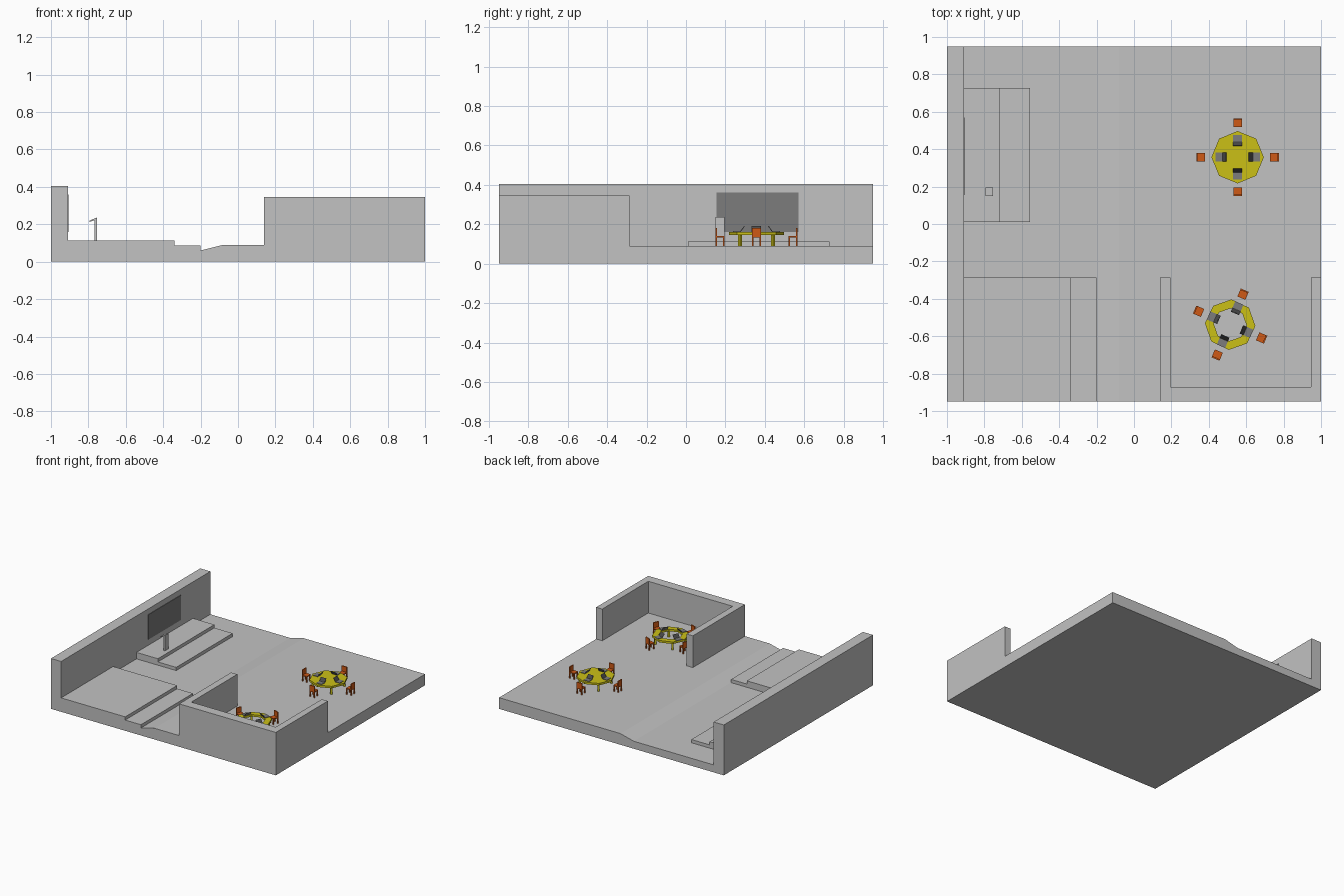
import bpy, bmesh, math
from mathutils import Matrix, Vector

if "Cube" in bpy.data.objects:
    bpy.data.objects.remove(bpy.data.objects["Cube"], do_unlink=True)


def material(name, r, g, b):
    m = bpy.data.materials.new(name)
    m.use_nodes = True
    m.diffuse_color = (r, g, b, 1)
    m.node_tree.nodes["Principled BSDF"].inputs["Base Color"].default_value = (r, g, b, 1)
    return m


CONCRETE = material("light grey", 0.54, 0.54, 0.54)
SCREEN = material("dark grey", 0.2, 0.2, 0.2)
DISPLAY = material("charcoal", 0.07, 0.07, 0.07)
YELLOW = material("yellow", 0.6, 0.53, 0.008)
ORANGE = material("orange", 0.62, 0.1, 0.008)

HALF_Y = 0.948
LOW, HIGH = 0.06, 0.09


def finish(name, bm, mats, place=None):
    bmesh.ops.recalc_face_normals(bm, faces=bm.faces[:])
    mesh = bpy.data.meshes.new(name)
    bm.to_mesh(mesh)
    bm.free()
    for m in mats:
        mesh.materials.append(m)
    ob = bpy.data.objects.new(name, mesh)
    if place:
        ob.matrix_world = place
    bpy.context.collection.objects.link(ob)
    return ob


def add_box(bm, x, y, z, mat=0, tilt=None):
    """Box from three (min, max) ranges, optionally transformed."""
    size = [r[1] - r[0] for r in (x, y, z)]
    mid = Vector([(r[0] + r[1]) / 2 for r in (x, y, z)])
    m = Matrix.Translation(mid) @ Matrix.Diagonal((*size, 1))
    verts = bmesh.ops.create_cube(bm, size=1, matrix=(tilt @ m) if tilt else m)["verts"]
    for f in {f for v in verts for f in v.link_faces}:
        f.material_index = mat


def extrude_profile(name, points, y0, y1, mat):
    """Closed x-z outline extruded along y."""
    bm = bmesh.new()
    face = bm.faces.new([bm.verts.new((x, y0, z)) for x, z in points])
    out = bmesh.ops.extrude_face_region(bm, geom=[face])["geom"]
    bmesh.ops.translate(bm, vec=(0, y1 - y0, 0),
                        verts=[g for g in out if isinstance(g, bmesh.types.BMVert)])
    return finish(name, bm, [mat])


# Floor with its ramp and the tall side wall in one section
extrude_profile("floor_and_wall",
                [(-1, 0), (1, 0), (1, HIGH), (-0.08, HIGH), (-0.2, LOW),
                 (-0.91, LOW), (-0.91, 0.405), (-1, 0.405)],
                -HALF_Y, HALF_Y, CONCRETE)


# Stepped platforms against the wall
def platform(name, edge, step, y0, y1):
    extrude_profile(name, [(-0.91, LOW), (step, LOW), (step, 0.086),
                           (edge, 0.086), (edge, 0.112), (-0.91, 0.112)],
                    y0, y1, CONCRETE)


platform("front_platform", -0.34, -0.2, -HALF_Y, -0.287)
platform("stage", -0.72, -0.557, 0.01, 0.728)

# Booth walls: U-shaped outline raised from the floor
bm = bmesh.new()
outline = [(0.14, -HALF_Y), (1, -HALF_Y), (1, -0.287), (0.946, -0.287),
           (0.946, -0.872), (0.195, -0.872), (0.195, -0.287), (0.14, -0.287)]
face = bm.faces.new([bm.verts.new((x, y, HIGH)) for x, y in outline])
top = bmesh.ops.extrude_face_region(bm, geom=[face])["geom"]
bmesh.ops.translate(bm, vec=(0, 0, 0.345 - HIGH),
                    verts=[g for g in top if isinstance(g, bmesh.types.BMVert)])
finish("booth_walls", bm, [CONCRETE])

# Wall screen
bm = bmesh.new()
add_box(bm, (-0.911, -0.906), (0.155, 0.57), (0.16, 0.36))
finish("wall_screen", bm, [SCREEN])

# Lectern: upright panel with a sloping top
extrude_profile("lectern", [(-0.767, 0.112), (-0.755, 0.112), (-0.755, 0.236),
                            (-0.793, 0.220), (-0.793, 0.213), (-0.767, 0.222)],
                0.15, 0.196, CONCRETE)


# Furniture parts: local +x points away from the table centre
def chair(name, place):
    bm = bmesh.new()
    h, t = 0.023, 0.008
    add_box(bm, (-h, h), (-h, h), (0.042, 0.05))
    add_box(bm, (h - t, h), (-h, h), (0.05, 0.092))
    for x in (-h, h - t):
        for y in (-h, h - t):
            add_box(bm, (x, x + t), (y, y + t), (0, 0.042))
    finish(name, bm, [ORANGE], place)


def laptop(name, place):
    bm = bmesh.new()
    w = 0.024
    add_box(bm, (-0.019, 0.019), (-w, w), (0, 0.004))
    lean = Matrix.Translation((-0.019, 0, 0.002)) @ Matrix.Rotation(math.radians(-35), 4, 'Y')
    add_box(bm, (-0.003, 0), (-w, w), (0, 0.034), 0, lean)
    add_box(bm, (0, 0.0008), (-w * 0.92, w * 0.92), (0.003, 0.032), 1, lean)
    finish(name, bm, [SCREEN, DISPLAY], place)


def table(name, radius, inner, leg_radius, place):
    bm = bmesh.new()
    z0, z1, n = 0.056, 0.072, 8

    def ring(r, z):
        return [bm.verts.new((r * math.cos(math.tau * i / n),
                              r * math.sin(math.tau * i / n), z)) for i in range(n)]

    loops = [ring(radius, z0), ring(radius, z1)]
    if inner:
        loops += [ring(inner, z1), ring(inner, z0)]
        loops.append(loops[0])
    else:
        bm.faces.new(loops[0])
        bm.faces.new(loops[1])
    for a, b in zip(loops, loops[1:]):
        for i in range(n):
            j = (i + 1) % n
            bm.faces.new((a[i], a[j], b[j], b[i]))
    for k in range(4):
        turn = Matrix.Rotation(math.radians(45 + 90 * k), 4, 'Z')
        add_box(bm, (leg_radius - 0.007, leg_radius + 0.007), (-0.007, 0.007),
                (0, z0), 0, turn)
    finish(name, bm, [YELLOW], place)


def dining_set(label, x, y, angle, radius, inner, leg_r, laptop_r, chair_r, table_angle):
    base = Matrix.Translation((x, y, HIGH))
    table(label + "_table", radius, inner, leg_r,
          base @ Matrix.Rotation(math.radians(table_angle), 4, 'Z'))
    for k in range(4):
        spin = base @ Matrix.Rotation(math.radians(angle + 90 * k), 4, 'Z')
        out = chair_r[k % 2]
        chair(f"{label}_chair_{k + 1}", spin @ Matrix.Translation((out, 0, 0)))
        laptop(f"{label}_laptop_{k + 1}", spin @ Matrix.Translation((laptop_r, 0, 0.072)))


dining_set("open", 0.554, 0.357, 0, 0.14, 0, 0.118, 0.1, (0.197, 0.185), 0)
dining_set("booth", 0.514, -0.538, -23, 0.135, 0.088, 0.112, 0.106, (0.183, 0.177), -3)
